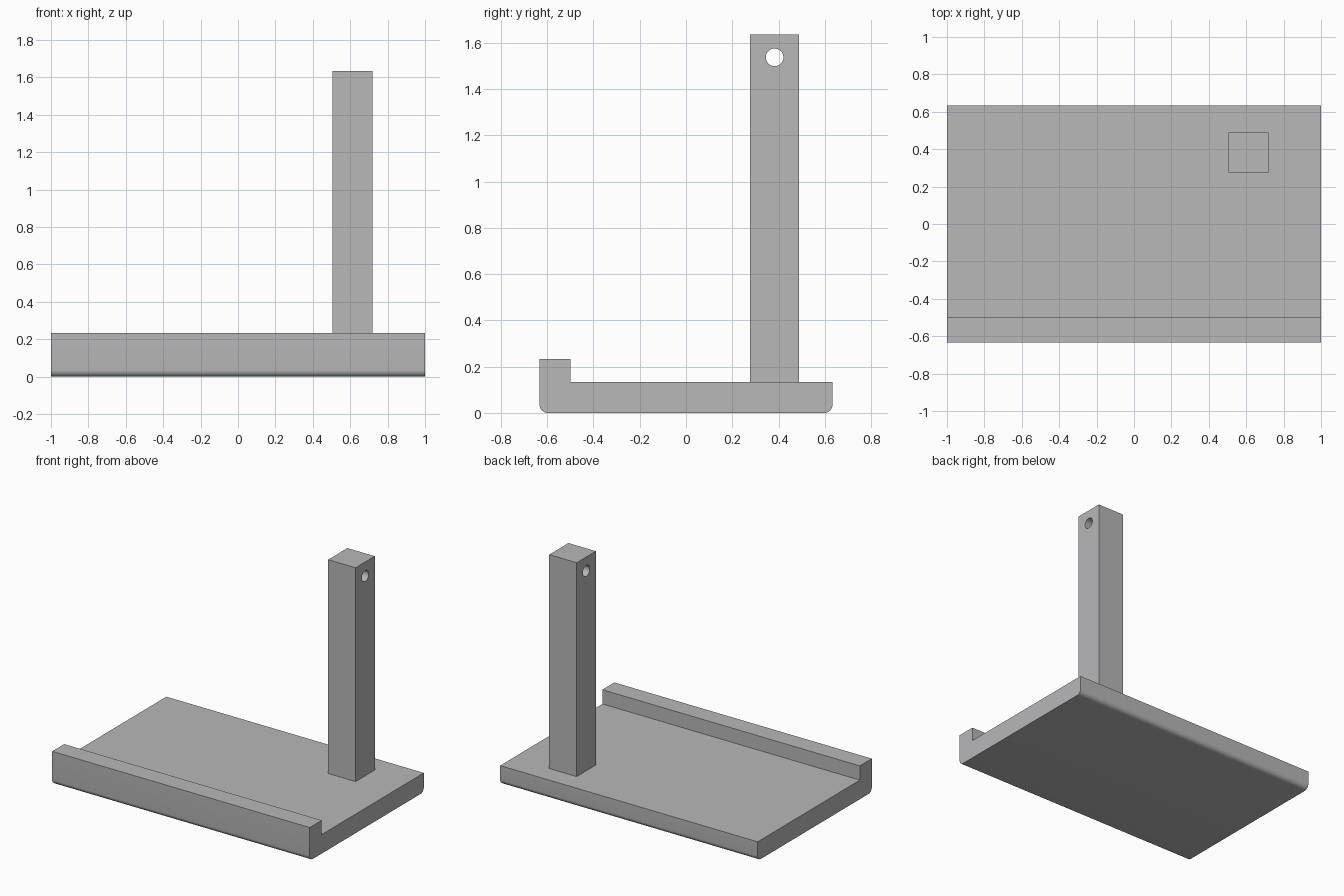
import bpy, bmesh, math
from mathutils import Matrix

if "Cube" in bpy.data.objects:
    bpy.data.objects.remove(bpy.data.objects["Cube"])

grey = bpy.data.materials.new("plain grey")
grey.diffuse_color = (0.48, 0.48, 0.49, 1)
grey.use_nodes = True
grey.node_tree.nodes["Principled BSDF"].inputs["Base Color"].default_value = grey.diffuse_color


def finish(bm, name):
    bmesh.ops.recalc_face_normals(bm, faces=bm.faces)
    me = bpy.data.meshes.new(name)
    bm.to_mesh(me)
    bm.free()
    ob = bpy.data.objects.new(name, me)
    bpy.context.collection.objects.link(ob)
    me.materials.append(grey)
    return ob


def smooth(ob):
    bpy.ops.object.select_all(action='DESELECT')
    ob.select_set(True)
    bpy.context.view_layer.objects.active = ob
    bpy.ops.object.shade_smooth_by_angle(angle=math.radians(30))


def corner(cy, cz, r, start, steps=8):
    """Quarter-circle of profile points."""
    return [(cy + r * math.cos(start + i * math.pi / 2 / steps),
             cz + r * math.sin(start + i * math.pi / 2 / steps))
            for i in range(steps + 1)]


# Base plate with front lip: side profile with rounded lower edges, extruded along x
Y, R, TOP, LIP = 0.633, 0.035, 0.134, 0.234
profile = (corner(-Y + R, R, R, math.pi) + corner(Y - R, R, R, 1.5 * math.pi)
           + [(Y, TOP), (-0.5, TOP), (-0.5, LIP), (-Y, LIP)])
bm = bmesh.new()
face = bm.faces.new([bm.verts.new((-1, y, z)) for y, z in profile])
ext = bmesh.ops.extrude_face_region(bm, geom=[face])
bmesh.ops.translate(bm, vec=(2, 0, 0),
                    verts=[v for v in ext["geom"] if isinstance(v, bmesh.types.BMVert)])
base = finish(bm, "base_plate")
smooth(base)

# Square post
PX, PY, PW, PTOP = 0.613, 0.383, 0.213, 1.635
bm = bmesh.new()
bmesh.ops.create_cube(bm, size=1, matrix=Matrix.Translation((PX, PY, (TOP + PTOP) / 2))
                      @ Matrix.Diagonal((PW, PW, PTOP - TOP, 1)))
post = finish(bm, "post")

# Cross hole near the top of the post
bm = bmesh.new()
bmesh.ops.create_cone(bm, cap_ends=True, segments=48, radius1=0.038, radius2=0.038, depth=0.5,
                      matrix=Matrix.Translation((PX, PY, 1.537)) @ Matrix.Rotation(math.pi / 2, 4, 'Y'))
cutter = finish(bm, "hole_cutter")
cutter.hide_render = True
mod = post.modifiers.new("hole", 'BOOLEAN')
mod.operation, mod.solver, mod.object = 'DIFFERENCE', 'EXACT', cutter
bpy.context.view_layer.objects.active = post
bpy.ops.object.modifier_apply(modifier=mod.name)
bpy.data.objects.remove(cutter)
smooth(post)
